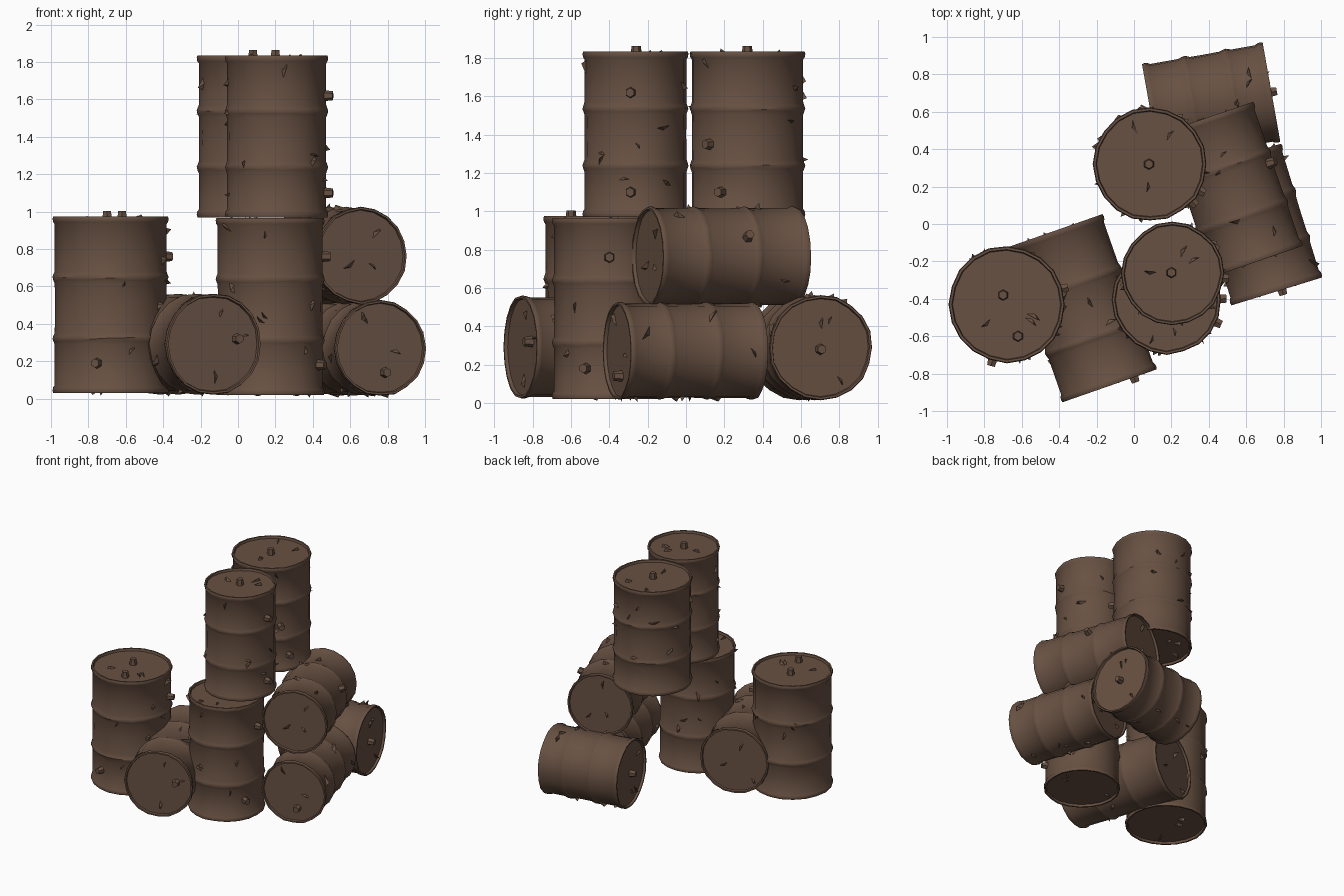
import bpy, bmesh, math, random
from mathutils import Vector, Matrix

if "Cube" in bpy.data.objects:
    bpy.data.objects.remove(bpy.data.objects["Cube"])

random.seed(4)
SIDES = 20
rust = bpy.data.materials.new("rusty brown")
rust.diffuse_color = (0.138, 0.082, 0.055, 1)
rust.use_nodes = True
rust.node_tree.nodes["Principled BSDF"].inputs["Base Color"].default_value = rust.diffuse_color


def finish(bm, name, mat, smooth):
    bmesh.ops.recalc_face_normals(bm, faces=bm.faces)
    me = bpy.data.meshes.new(name)
    bm.to_mesh(me)
    bm.free()
    me.materials.append(rust)
    ob = bpy.data.objects.new(name, me)
    ob.matrix_world = mat
    bpy.context.collection.objects.link(ob)
    if smooth:
        bpy.ops.object.select_all(action='DESELECT')
        ob.select_set(True)
        bpy.context.view_layer.objects.active = ob
        bpy.ops.object.shade_smooth_by_angle(angle=math.radians(38))
    return ob


def frame(p0, p1):
    # local z runs along the drum from p0 to p1
    z = (p1 - p0).normalized()
    m = z.to_track_quat('Z', 'Y').to_matrix().to_4x4()
    if abs(z.z) > 0.99:
        m = Matrix.Identity(4)
    return Matrix.Translation(p0) @ m


def drum(name, p0, p1, r, bungs):
    p0, p1 = Vector(p0), Vector(p1)
    L = (p1 - p0).length
    mat = frame(p0, p1)
    inv = mat.inverted()

    # profile: recessed lid, rim, two rolled ribs, rim, recessed base
    half = [(0.93, 0.018), (0.945, 0.0), (0.985, 0.0), (1.0, 0.012),
            (0.99, 0.03), (0.962, 0.042)]
    rib = [(0.962, -0.032), (0.985, -0.014), (1.0, 0), (0.985, 0.014), (0.962, 0.032)]
    prof = half + [(f, L * 0.31 + d) for f, d in rib] + [(0.958, L * 0.5)]
    prof += [(f, L * 0.655 + d) for f, d in rib] + [(f, L - d) for f, d in reversed(half)]
    wob = [random.uniform(0.985, 1.012) for _ in range(SIDES)]
    bm = bmesh.new()
    rings = []
    for f, z in prof:
        ring = []
        for i in range(SIDES):
            a = 2 * math.pi * i / SIDES
            q = r * f * wob[i]
            dz = random.uniform(-0.004, 0.004) if 0.05 < z < L - 0.05 else 0
            ring.append(bm.verts.new((q * math.cos(a), q * math.sin(a), z + dz)))
        rings.append(ring)
    for a, b in zip(rings, rings[1:]):
        for i in range(SIDES):
            j = (i + 1) % SIDES
            bm.faces.new((a[i], a[j], b[j], b[i]))
    bm.faces.new(rings[0])
    bm.faces.new(rings[-1])
    finish(bm, name, mat, True)

    # bung caps, given as world points; snapped to the side or nearest end
    bm = bmesh.new()
    for w in bungs:
        p = inv @ Vector(w)
        rad = Vector((p.x, p.y, 0))
        if rad.length > r * 0.92:
            n = rad.normalized()
            c = n * (r * 0.97 + 0.012) + Vector((0, 0, p.z))
        else:
            top = p.z > L / 2
            n = Vector((0, 0, 1 if top else -1))
            c = rad + Vector((0, 0, L if top else 0)) + n * 0.004
        m = Matrix.Translation(c) @ n.to_track_quat('Z', 'Y').to_matrix().to_4x4()
        bmesh.ops.create_cone(bm, cap_ends=True, segments=6, radius1=0.03,
                              radius2=0.024, depth=0.05, matrix=m)
    finish(bm, name + "_bungs", mat, False)

    # bent rust flakes on the wall and lids
    bm = bmesh.new()
    for k in range(18):
        a = random.uniform(0, 2 * math.pi)
        if k < 12:
            n = Vector((math.cos(a), math.sin(a), 0))
            c = n * r * 0.95 + Vector((0, 0, random.uniform(0.08, 0.96) * L))
            u = Vector((0, 0, 1))
        else:
            s = k % 2
            n = Vector((0, 0, 1 if s else -1))
            u = Vector((math.cos(a), math.sin(a), 0))
            c = u * r * random.uniform(0.3, 0.8) + Vector((0, 0, L - 0.02 if s else 0.02))
        v = n.cross(u)
        t = random.uniform(0, 6.28)
        e = u * math.cos(t) + v * math.sin(t) if k < 12 else u
        g = n.cross(e)
        s = random.uniform(0.02, 0.045)
        vs = [bm.verts.new(q) for q in (c - e * s, c + e * s, c + g * s * 0.5,
                                        c + n * random.uniform(0.02, 0.035) + e * s * 0.6)]
        for f in ((0, 1, 2), (0, 1, 3), (1, 2, 3), (2, 0, 3)):
            bm.faces.new([vs[i] for i in f])
    finish(bm, name + "_rust_flakes", mat, False)


# standing drums
drum("left_standing_drum", (-0.68, -0.43, 0.03), (-0.68, -0.43, 0.975), 0.312,
     [(-0.62, -0.6, 0.98), (-0.70, -0.38, 0.98), (-0.36, -0.34, 0.76), (-0.76, -0.74, 0.19)])
drum("middle_standing_drum", (0.175, -0.405, 0.02), (0.175, -0.405, 0.965), 0.292,
     [(0.45, -0.53, 0.18), (0.46, -0.40, 0.76)])
drum("top_front_drum", (0.205, -0.265, 0.97), (0.205, -0.265, 1.835), 0.275,
     [(0.20, -0.26, 1.84), (0.48, -0.29, 1.62), (0.48, -0.29, 1.10)])
drum("top_back_drum", (0.085, 0.32, 0.97), (0.085, 0.32, 1.835), 0.305,
     [(0.08, 0.32, 1.84), (0.31, 0.12, 1.35), (0.35, 0.18, 1.10)])
# lying drums
drum("front_lying_drum", (-0.13, -0.865, 0.292), (-0.42, -0.035, 0.292), 0.272,
     [(0.0, -0.82, 0.32)])
drum("right_lying_drum", (0.765, -0.36, 0.27), (0.545, 0.355, 0.27), 0.256,
     [(0.79, -0.35, 0.14)])
drum("upper_lying_drum", (0.66, -0.2, 0.765), (0.395, 0.57, 0.765), 0.26,
     [(0.80, 0.35, 0.90)])
drum("back_lying_drum", (0.735, 0.705, 0.29), (0.09, 0.59, 0.29), 0.275,
     [(0.735, 0.705, 0.28), (0.09, 0.57, 0.28)])
